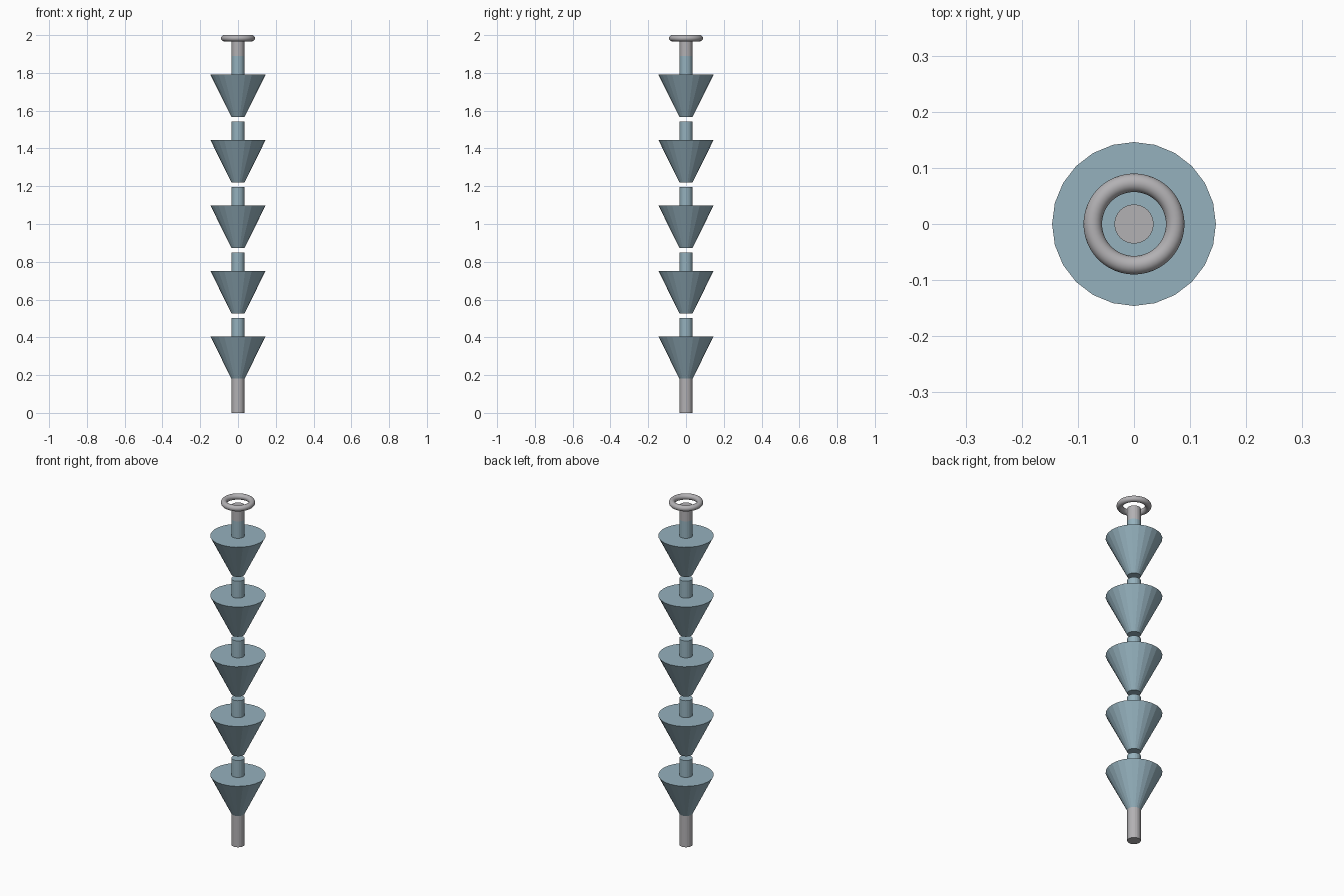
import bpy
from math import radians

cube = bpy.data.objects.get("Cube")
if cube:
    bpy.data.objects.remove(cube, do_unlink=True)


def make_material(name, rgb):
    mat = bpy.data.materials.new(name)
    mat.use_nodes = True
    color = (*rgb, 1)
    mat.diffuse_color = color
    mat.node_tree.nodes["Principled BSDF"].inputs["Base Color"].default_value = color
    return mat


teal = make_material("dusty blue", (0.30, 0.44, 0.51))
grey = make_material("warm grey", (0.45, 0.44, 0.455))

SIDES = 24
ROD = 0.035
RIM = 0.146
PITCH = 0.3465
CUP_BASE = 0.181
CUP_HEIGHT = 0.224
STEM_HEIGHT = 0.098


def frustum(name, z0, z1, r0, r1, mat):
    bpy.ops.mesh.primitive_cone_add(vertices=SIDES, radius1=r0, radius2=r1,
                                    depth=z1 - z0, location=(0, 0, (z0 + z1) / 2))
    obj = bpy.context.object
    obj.name = name
    obj.data.materials.append(mat)
    return obj


# Bottom rod
frustum("bottom_rod", 0, CUP_BASE, ROD, ROD, grey)

# Five flared cups, each with a short stem on top
for i in range(5):
    base = CUP_BASE + i * PITCH
    rim = base + CUP_HEIGHT
    frustum(f"cup_{i + 1}", base, rim, ROD, RIM, teal)
    frustum(f"stem_{i + 1}", rim, rim + STEM_HEIGHT, ROD, ROD, teal)

# Top rod
frustum("top_rod", rim + STEM_HEIGHT, 1.967, ROD, ROD, grey)

# Hanging ring
bpy.ops.mesh.primitive_torus_add(major_segments=48, minor_segments=16,
                                 major_radius=0.0735, minor_radius=0.0165,
                                 location=(0, 0, 1.9835))
ring = bpy.context.object
ring.name = "hanging_ring"
ring.data.materials.append(grey)
bpy.ops.object.shade_smooth_by_angle(angle=radians(40))
